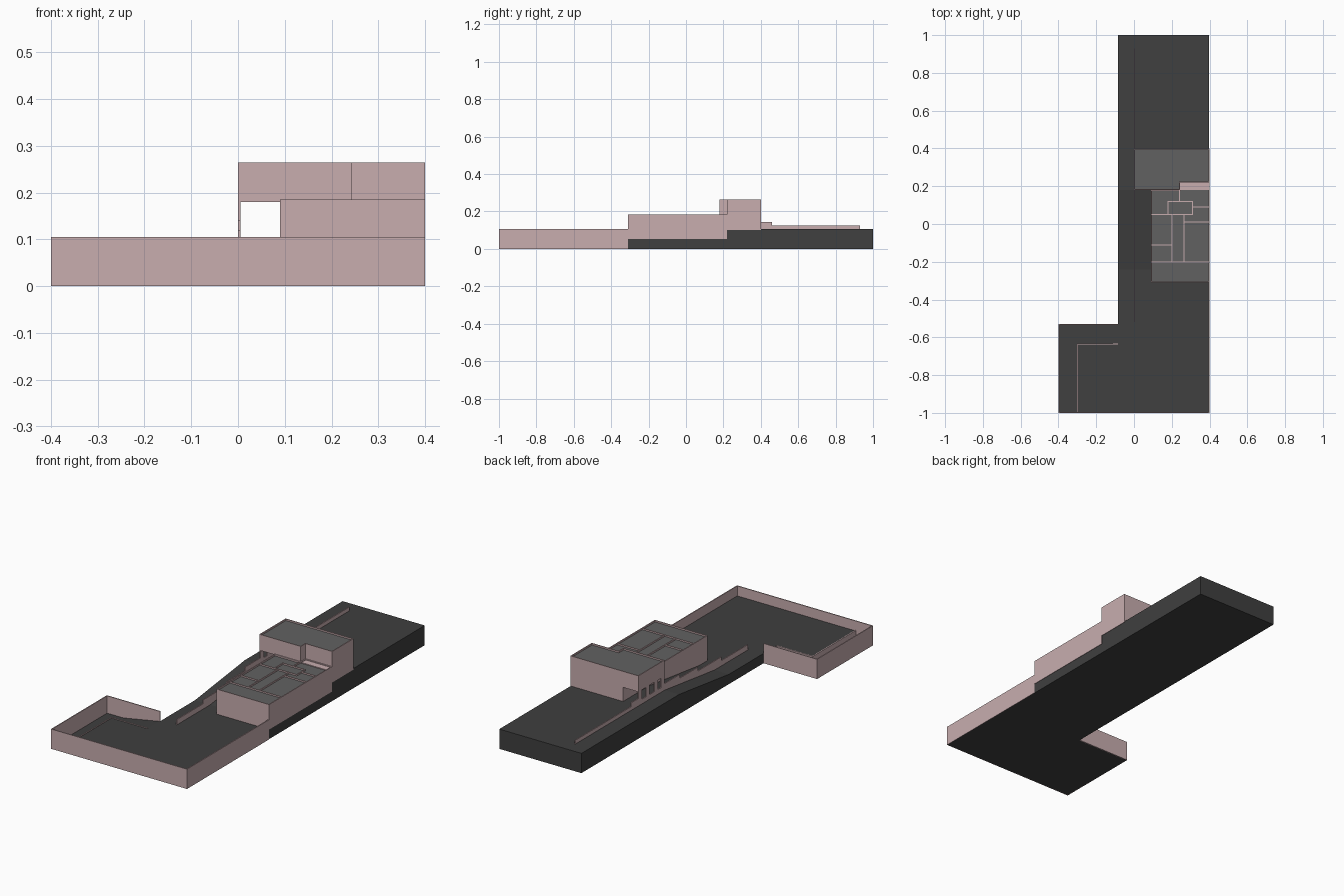
import bpy, bmesh
from mathutils import Vector

if "Cube" in bpy.data.objects:
    bpy.data.objects.remove(bpy.data.objects["Cube"])


def material(name, rgb):
    m = bpy.data.materials.new(name)
    m.diffuse_color = (*rgb, 1)
    m.use_nodes = True
    m.node_tree.nodes["Principled BSDF"].inputs["Base Color"].default_value = m.diffuse_color
    return m


PINK = material("wall_pink", (0.58, 0.42, 0.43))
DARK = material("ground_dark", (0.05, 0.05, 0.05))
GREY = material("roof_grey", (0.12, 0.12, 0.12))
T = 0.005  # wall thickness


def prism(name, profile, axis, a, b, mat):
    """Extrude a closed 2D profile along an axis from a to b."""
    def place(p, q, d):
        return {"x": (d, p, q), "y": (p, d, q), "z": (p, q, d)}[axis]
    bm = bmesh.new()
    face = bm.faces.new([bm.verts.new(place(p, q, a)) for p, q in profile])
    ext = bmesh.ops.extrude_face_region(bm, geom=[face])
    shift = Vector(place(0, 0, b - a))
    bmesh.ops.translate(bm, vec=shift,
                        verts=[v for v in ext["geom"] if isinstance(v, bmesh.types.BMVert)])
    bmesh.ops.recalc_face_normals(bm, faces=bm.faces)
    me = bpy.data.meshes.new(name)
    bm.to_mesh(me)
    bm.free()
    me.materials.append(mat)
    ob = bpy.data.objects.new(name, me)
    bpy.context.collection.objects.link(ob)
    return ob


def box(name, x0, x1, y0, y1, z0, z1, mat):
    return prism(name, [(x0, y0), (x1, y0), (x1, y1), (x0, y1)], "z", z0, z1, mat)


def wall(name, x0, y0, x1, y1, z0, z1):
    """Thin axis-aligned wall centred on a line."""
    h = T / 2
    return box(name, min(x0, x1) - h, max(x0, x1) + h,
               min(y0, y1) - h, max(y0, y1) + h, z0, z1, PINK)


LOW, HIGH = 0.052, 0.105
F = -1 + T / 2

# Ground: sloping drive on the left, level site with a step on the right
prism("ground_drive", [(F, 0), (1, 0), (1, HIGH), (0.18, HIGH), (-0.24, LOW), (F, LOW)],
      "x", -0.085, 0.09, DARK)
prism("ground_site", [(F, 0), (1, 0), (1, HIGH), (0.18, HIGH), (0.18, LOW), (F, LOW)],
      "x", 0.09, 0.398, DARK)

# Front left yard: raised bed, sunken strip and ramp
box("yard_raised", -0.3, -0.085, F, -0.635, 0, LOW, DARK)
box("yard_strip", -0.398, -0.3, F, -0.532, 0, 0.013, DARK)
prism("yard_ramp", [(-0.3, 0), (-0.085, 0), (-0.085, LOW), (-0.3, 0.013)],
      "y", -0.635, -0.532, DARK)
wall("yard_retaining_side", -0.3, -0.997, -0.3, -0.635, 0.002, LOW + 0.003)
wall("yard_retaining_back", -0.3, -0.635, -0.088, -0.635, 0.002, LOW + 0.003)

# Boundary walls
box("boundary_front", -0.4, 0.4, -1, -1 + T, 0, HIGH, PINK)
box("boundary_left", -0.4, -0.4 + T, -1 + T, -0.53, 0, HIGH, PINK)
box("boundary_yard_back", -0.4 + T, -0.085, -0.53 - T, -0.53, 0, HIGH, PINK)
box("boundary_right", 0.4 - T, 0.4, -1 + T, -0.31, 0, HIGH, PINK)


def roofed_block(name, outline, z0, top, recess=0.008):
    """Pink walls up to a sunken grey roof, ringed by a thin parapet."""
    prism(name + "_walls", outline, "z", z0, top, PINK)
    body = bpy.context.collection.objects[name + "_walls"]
    bm = bmesh.new()
    bm.from_mesh(body.data)
    body.data.materials.append(GREY)
    bm.faces.ensure_lookup_table()
    roof = max(bm.faces, key=lambda f: f.calc_center_median().z)
    bmesh.ops.inset_region(bm, faces=[roof], thickness=T, use_even_offset=True)
    roof.material_index = 1
    ext = bmesh.ops.extrude_discrete_faces(bm, faces=[roof])
    for f in ext["faces"]:
        bmesh.ops.translate(bm, vec=(0, 0, -recess), verts=f.verts)
        for e in f.edges:
            for side in e.link_faces:
                side.material_index = 1 if side == f else 0
    bmesh.ops.recalc_face_normals(bm, faces=bm.faces)
    bm.to_mesh(body.data)
    bm.free()


# Lower house with its room partitions showing above the roof
TOP1 = 0.185
roofed_block("lower_house", [(0.09, -0.31), (0.4, -0.31), (0.4, 0.22), (0.243, 0.22),
                             (0.243, 0.18), (0.09, 0.18)], LOW, TOP1)
partitions = [(0.09, -0.2, 0.4, -0.2), (0.09, -0.11, 0.2, -0.11), (0.2, -0.2, 0.2, 0.05),
              (0.09, 0.05, 0.31, 0.05), (0.18, 0.05, 0.18, 0.12), (0.18, 0.12, 0.31, 0.12),
              (0.31, 0.05, 0.31, 0.12), (0.265, -0.2, 0.265, 0.05),
              (0.265, 0.01, 0.4, 0.01), (0.31, 0.09, 0.4, 0.09),
              (0.24, 0.12, 0.24, 0.18)]
for i, (x0, y0, x1, y1) in enumerate(partitions):
    wall(f"partition_{i}", max(x0, 0.093), y0, min(x1, 0.397), y1, TOP1 - 0.012, TOP1 - 0.0005)

# Upper storey, overhanging an open passage on the left
roofed_block("upper_house", [(0, 0.18), (0.243, 0.18), (0.243, 0.22), (0.4, 0.22),
                             (0.4, 0.4), (0, 0.4)], 0.18, 0.265)
box("upper_house_base", 0.09, 0.4, 0.18, 0.4, 0.1, 0.181, PINK)

# Stepped garden wall along x = 0 and the posts under the overhang
steps = [(-0.52, -0.30, 0.08), (-0.30, -0.10, 0.10), (-0.10, 0.05, 0.12), (0.05, 0.18, 0.14),
         (0.18, 0.40, 0.13), (0.40, 0.46, 0.145), (0.46, 0.93, 0.125)]
for i, (y0, y1, top) in enumerate(steps):
    box(f"garden_wall_{i}", 0, T, y0, y1, 0.045, top, PINK)
for i, y in enumerate((0.18, 0.235, 0.305, 0.37)):
    box(f"passage_post_{i}", 0, T, y, y + 0.03, 0.1, 0.181, PINK)
